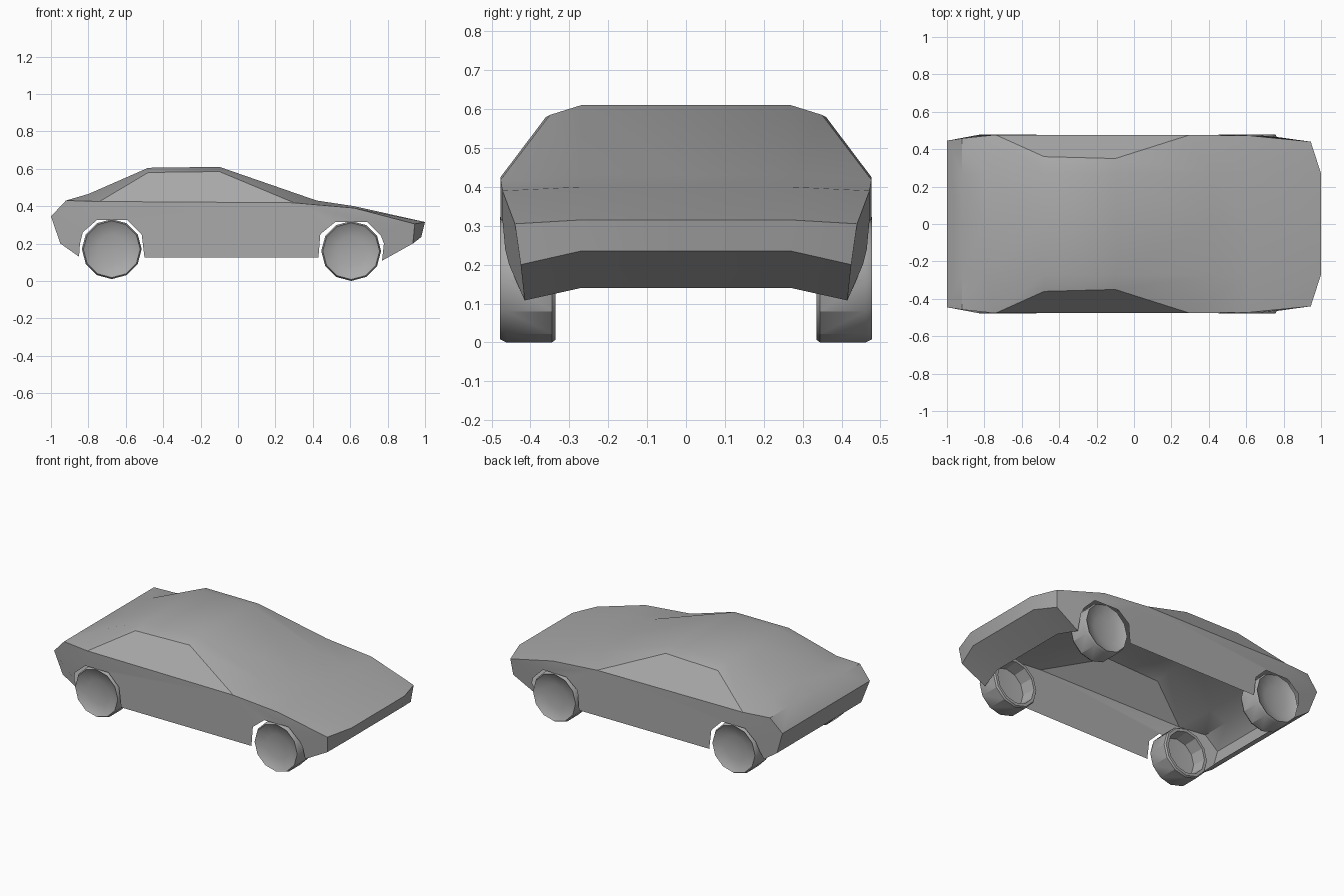
import bpy, bmesh, math
from mathutils import Vector

cube = bpy.data.objects.get("Cube")
if cube:
    bpy.data.objects.remove(cube, do_unlink=True)

grey = bpy.data.materials.new("plain grey")
grey.use_nodes = True
COLOUR = (0.4, 0.4, 0.4, 1)
grey.diffuse_color = COLOUR
grey.node_tree.nodes["Principled BSDF"].inputs["Base Color"].default_value = COLOUR


def finish(bm, name, angle):
    """Turn a bmesh into a smooth-shaded grey object."""
    mesh = bpy.data.meshes.new(name)
    bm.to_mesh(mesh)
    bm.free()
    mesh.materials.append(grey)
    obj = bpy.data.objects.new(name, mesh)
    bpy.context.collection.objects.link(obj)
    bpy.ops.object.select_all(action='DESELECT')
    obj.select_set(True)
    bpy.context.view_layer.objects.active = obj
    bpy.ops.object.shade_smooth_by_angle(angle=math.radians(angle))
    return obj


def mirror(obj):
    mod = obj.modifiers.new("Mirror", 'MIRROR')
    mod.use_axis = (False, True, False)


# Body shell: left half, open underneath
W = 0.477   # half width of the flanks
Q = 0.27    # half width of the flat centre strip
# outer edge loop running tail to nose over the top
tail_low, tail_mid = (-.85, .42, .13), (-.95, .43, .2)
tail_tip, tail_top = (-1, .445, .345), (-.92, .458, .43)
belt_rear, belt_front = (-.74, W, .425), (.3, W, .418)
roof_rear, roof_front = (-.48, .36, .58), (-.1, .35, .585)
hood, nose_top = (.62, .472, .39), (.945, .44, .305)
nose_mid, nose_low = (.935, .425, .2), (.77, .415, .108)
edge = [tail_low, tail_mid, tail_tip, tail_top, belt_rear, roof_rear,
        roof_front, belt_front, hood, nose_top, nose_mid, nose_low]
# matching (x, z) line of the centre strip
centre = [(-.85, .14), (-.95, .2), (-1, .345), (-.92, .43), (-.8, .465),
          (-.48, .605), (-.1, .61), (.42, .43), (.62, .4), (1, .315),
          (.98, .235), (.8, .14)]

# wheel arch outlines and sill on the flank
arch_rear = [(-.845, .46, .2), (-.83, W, .26), (-.755, W, .325), (-.59, W, .325),
             (-.515, W, .25), (-.5, W, .125)]
arch_front = [(.43, W, .125), (.44, W, .25), (.52, W, .315), (.69, .472, .315),
              (.765, .465, .24), (.78, .455, .2)]

bm = bmesh.new()
cache = {}


def vert(p):
    if p not in cache:
        cache[p] = bm.verts.new(p)
    return cache[p]


def face(*points):
    return bm.faces.new([vert(p) for p in points])


inner = [(x, Q, z) for x, z in centre]
middle = [(x, 0, z) for x, z in centre]
for i in range(len(edge) - 1):
    face(edge[i], edge[i + 1], inner[i + 1], inner[i])
    face(inner[i], inner[i + 1], middle[i + 1], middle[i])

# side window slope
face(belt_rear, belt_front, roof_front, roof_rear)
# flank: tail corner, door between the arches, nose corner
face(tail_top, tail_tip, tail_mid, tail_low, *arch_rear[:3], belt_rear)
face(belt_rear, *arch_rear[2:], *arch_front[:3], belt_front)
face(belt_front, arch_front[2], arch_front[3], hood)
face(hood, *arch_front[3:], nose_low, nose_mid, nose_top)

bmesh.ops.recalc_face_normals(bm, faces=bm.faces[:])
bm.faces.ensure_lookup_table()
roof = max(bm.faces, key=lambda f: f.calc_center_median().z)
if roof.normal.z < 0:
    bmesh.ops.reverse_faces(bm, faces=bm.faces[:])
mirror(finish(bm, "body_shell", 33))


# Wheels: twelve-sided lathe with dished hub and hollow back
def wheel(name, x, z, sides=12):
    profile = [(0, .45), (.08, .456), (.145, .472), (.152, .478), (.16, .462),
               (.16, .345), (.153, .335), (.135, .335), (.125, .42), (0, .43)]
    bm = bmesh.new()
    verts = [bm.verts.new((r, y, 0)) for r, y in profile]
    edges = [bm.edges.new(pair) for pair in zip(verts, verts[1:])]
    bmesh.ops.spin(bm, geom=verts + edges, cent=(0, 0, 0), axis=(0, 1, 0),
                   angle=math.tau, steps=sides, use_duplicate=False)
    bmesh.ops.remove_doubles(bm, verts=bm.verts[:], dist=.0005)
    bmesh.ops.recalc_face_normals(bm, faces=bm.faces[:])
    bmesh.ops.translate(bm, verts=bm.verts[:], vec=Vector((x, 0, z)))
    mirror(finish(bm, name, 28))


wheel("rear_wheels", -.675, .17)
wheel("front_wheels", .605, .16)
